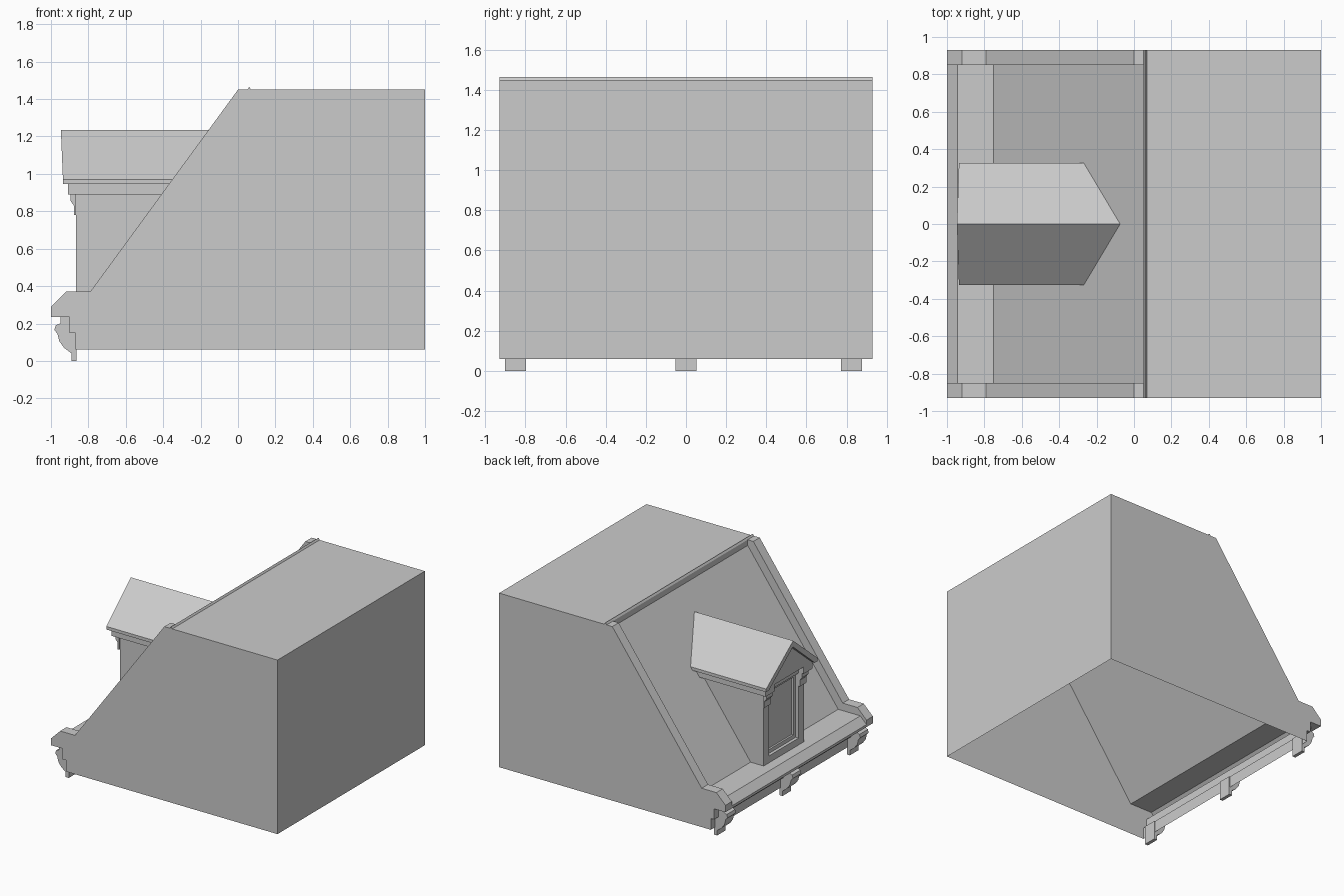
import bpy
import bmesh
from mathutils import Vector

if "Cube" in bpy.data.objects:
    bpy.data.objects.remove(bpy.data.objects["Cube"])

grey = bpy.data.materials.new("plain_grey")
grey.use_nodes = True
grey.diffuse_color = (0.6, 0.6, 0.6, 1)
grey.node_tree.nodes["Principled BSDF"].inputs["Base Color"].default_value = (0.6, 0.6, 0.6, 1)

HALF = 0.93          # half the width of the block
FOOT = Vector((-0.75, 0, 0.31))   # lower edge of the roof slope
HEAD = Vector((0.05, 0, 1.405))   # upper edge of the roof slope
RUN = HEAD - FOOT
SLOPE_NORMAL = Vector((-RUN.z, 0, RUN.x)).normalized()


def prism(bm, profile, start, end, axis="y"):
    """Extrude a closed profile: (x, z) along y, or (y, z) along x."""
    def place(p, d):
        return (p[0], d, p[1]) if axis == "y" else (d, p[0], p[1])
    face = bm.faces.new([bm.verts.new(place(p, start)) for p in profile])
    moved = bmesh.ops.extrude_face_region(bm, geom=[face], use_keep_orig=True)["geom"]
    shift = Vector(place((0, 0), end - start))
    bmesh.ops.translate(bm, vec=shift, verts=[g for g in moved if isinstance(g, bmesh.types.BMVert)])


def box(bm, x, y, z):
    prism(bm, [(x[0], z[0]), (x[1], z[0]), (x[1], z[1]), (x[0], z[1])], y[0], y[1])


def finish(bm, name, trim=False):
    """Turn the mesh into an object, trimmed against the roof slope if asked."""
    bmesh.ops.recalc_face_normals(bm, faces=bm.faces)
    if trim:
        bmesh.ops.bisect_plane(bm, geom=bm.verts[:] + bm.edges[:] + bm.faces[:],
                               plane_co=FOOT, plane_no=SLOPE_NORMAL, clear_inner=True)
    mesh = bpy.data.meshes.new(name)
    bm.to_mesh(mesh)
    bm.free()
    mesh.materials.append(grey)
    obj = bpy.data.objects.new(name, mesh)
    bpy.context.collection.objects.link(obj)
    return obj


# Hollow roof block with ledge, stepped fascia and ridge strip, open below
bm = bmesh.new()
prism(bm, [(1, 0.06), (1, 1.45), (0.07, 1.45), (0.06, 1.465), (0.05, 1.45), (HEAD.x, HEAD.z),
           (FOOT.x, FOOT.z), (-0.945, 0.31), (-1, 0.255), (-1, 0.235), (-0.9, 0.235),
           (-0.9, 0.15), (-0.87, 0.15), (-0.87, 0.06)], -HALF, HALF)
bmesh.ops.recalc_face_normals(bm, faces=bm.faces)
floor = [f for f in bm.faces if f.normal.z < -0.9 and f.calc_center_median().z < 0.1]
bmesh.ops.delete(bm, geom=floor, context="FACES_ONLY")
finish(bm, "roof_block")

# Raised parapets along both sides of the slope
for side, name in ((1, "left_parapet"), (-1, "right_parapet")):
    bm = bmesh.new()
    prism(bm, [(HEAD.x, 1.45), (0, 1.45), (-0.79, 0.37), (-0.92, 0.37), (-1, 0.29), (-1, 0.255),
               (-0.945, 0.31), (FOOT.x, FOOT.z), (HEAD.x, HEAD.z)], side * 0.85, side * HALF)
    finish(bm, name)

# Scrolled brackets under the ledge
for y, name in ((-0.85, "right_bracket"), (0, "middle_bracket"), (0.825, "left_bracket")):
    bm = bmesh.new()
    prism(bm, [(-0.95, 0.235), (-0.95, 0.2), (-0.975, 0.19), (-0.982, 0.165), (-0.965, 0.145),
               (-0.955, 0.105), (-0.93, 0.07), (-0.89, 0.04), (-0.89, 0), (-0.863, 0),
               (-0.863, 0.15), (-0.9, 0.15), (-0.9, 0.235)], y - 0.053, y + 0.053)
    finish(bm, name)

# Dormer body, set back behind the window surround
bm = bmesh.new()
box(bm, (-0.825, 0), (-0.255, 0.255), (0.31, 0.96))
finish(bm, "dormer_body", trim=True)

# Window surround: posts, sill and head
bm = bmesh.new()
for s in (-1, 1):
    box(bm, (-0.865, -0.825), (s * 0.185, s * 0.255), (0.31, 0.95))
box(bm, (-0.865, -0.825), (-0.185, 0.185), (0.31, 0.365))
box(bm, (-0.865, -0.825), (-0.185, 0.185), (0.885, 0.95))
finish(bm, "window_surround")

# Slim window frame inside the opening
bm = bmesh.new()
for s in (-1, 1):
    box(bm, (-0.84, -0.825), (s * 0.155, s * 0.185), (0.365, 0.885))
for z in (0.365, 0.855):
    box(bm, (-0.84, -0.825), (-0.155, 0.155), (z, z + 0.03))
finish(bm, "window_frame")

# Stepped capitals on the posts
bm = bmesh.new()
for s in (-1, 1):
    prism(bm, [(-0.865, 0.78), (-0.877, 0.78), (-0.877, 0.83), (-0.895, 0.855), (-0.895, 0.89),
               (-0.865, 0.89)], s * 0.185, s * 0.265)
finish(bm, "post_capitals")

# Cornice along the eaves, returning onto the posts
bm = bmesh.new()
for s in (-1, 1):
    box(bm, (-0.91, 0), (s * 0.185, s * 0.295), (0.89, 0.945))
finish(bm, "dormer_cornice", trim=True)

# Gable wall under the dormer roof
bm = bmesh.new()
prism(bm, [(-0.295, 0.945), (0.295, 0.945), (0, 1.2)], -0.91, -0.8, "x")
finish(bm, "dormer_gable")

# Pitched dormer roof with an overhang leaning forward at the ridge
bm = bmesh.new()
prism(bm, [(-0.325, 0.945), (-0.325, 0.97), (0, 1.235), (0.325, 0.97), (0.325, 0.945),
           (0.29, 0.945), (0, 1.185), (-0.29, 0.945)], -0.935, 0.1, "x")
for v in bm.verts:
    if v.co.x < -0.9:
        v.co.x -= 0.012 * (v.co.z - 0.945) / 0.29
finish(bm, "dormer_roof", trim=True)
